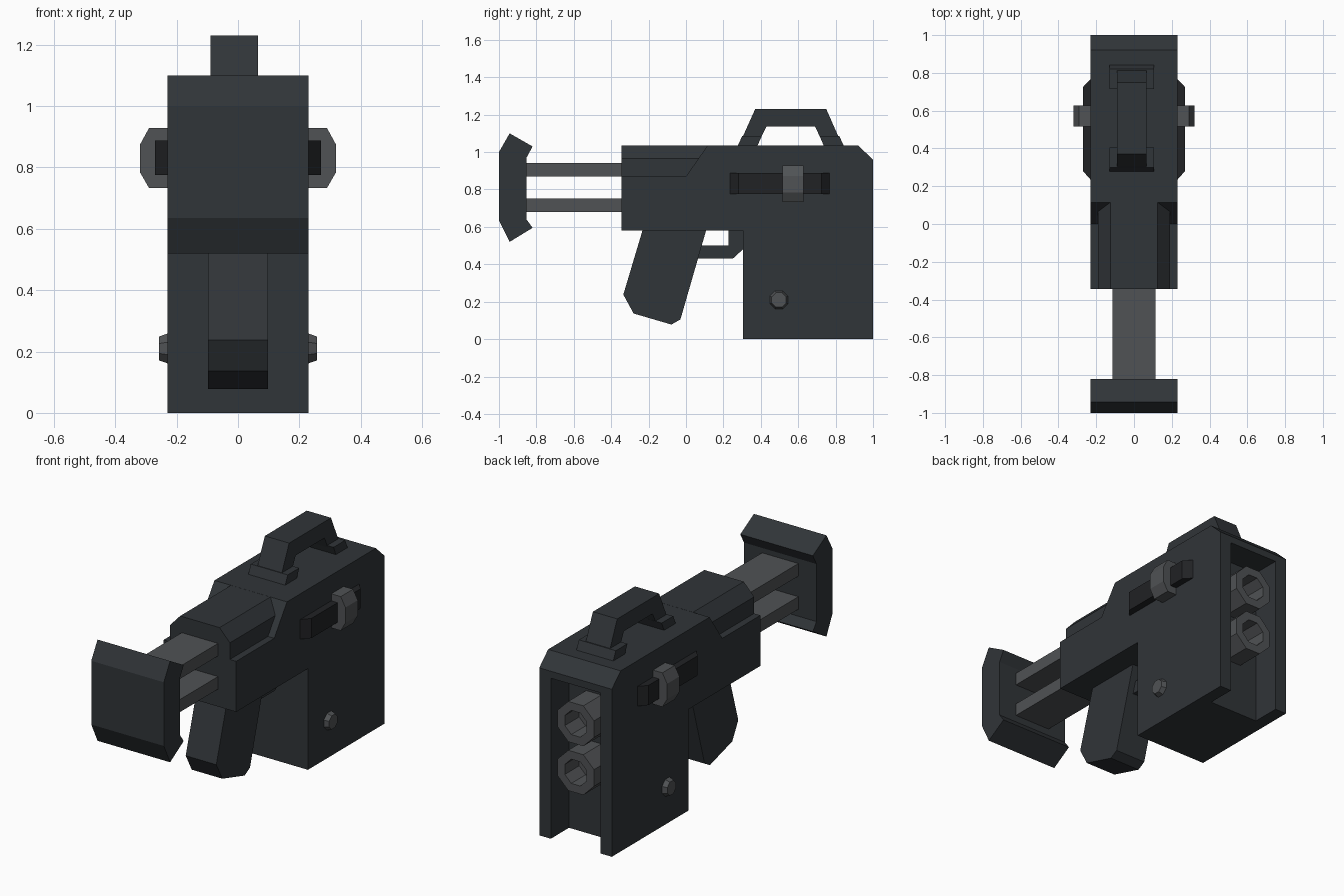
import bpy, bmesh, math
from mathutils import Matrix, Vector

if "Cube" in bpy.data.objects:
    bpy.data.objects.remove(bpy.data.objects["Cube"])


def material(name, r, g, b):
    m = bpy.data.materials.new(name)
    m.diffuse_color = (r, g, b, 1)
    m.use_nodes = True
    m.node_tree.nodes["Principled BSDF"].inputs["Base Color"].default_value = m.diffuse_color
    return m


DARK = material("dark_shell", 0.030, 0.035, 0.040)
BLACK = material("black_parts", 0.015, 0.016, 0.018)
STEEL = material("steel", 0.08, 0.085, 0.09)

# (a, b) profile coordinates plus depth d -> xyz, by extrusion axis
AXES = {
    "x": lambda a, b, d: (d, a, b),
    "y": lambda a, b, d: (a, d, b),
    "z": lambda a, b, d: (a, b, d),
}


def finish(name, bm, mat, mirror=False):
    bmesh.ops.recalc_face_normals(bm, faces=bm.faces)
    me = bpy.data.meshes.new(name)
    bm.to_mesh(me)
    bm.free()
    me.materials.append(mat)
    ob = bpy.data.objects.new(name, me)
    bpy.context.collection.objects.link(ob)
    if mirror:
        ob.modifiers.new("mirror", "MIRROR").use_axis[0] = True
    return ob


def prism_bm(pts, axis, lo, hi):
    bm = bmesh.new()
    f = bm.faces.new([bm.verts.new(AXES[axis](a, b, lo)) for a, b in pts])
    ext = bmesh.ops.extrude_face_region(bm, geom=[f], use_keep_orig=True)
    verts = [v for v in ext["geom"] if isinstance(v, bmesh.types.BMVert)]
    bmesh.ops.translate(bm, verts=verts, vec=Vector(AXES[axis](0, 0, hi - lo)))
    bmesh.ops.recalc_face_normals(bm, faces=bm.faces)
    return bm


def prism(name, pts, axis, lo, hi, mat, mirror=False):
    return finish(name, prism_bm(pts, axis, lo, hi), mat, mirror)


def rect(a0, a1, b0, b1):
    return [(a0, b0), (a1, b0), (a1, b1), (a0, b1)]


W = 0.23

# main body, with an open channel in the muzzle end
body = prism("body", [(-0.345, 0.58), (0.305, 0.58), (0.305, 0), (1, 0), (1, 0.96),
                      (0.92, 1.035), (0.115, 1.035), (0, 0.87), (-0.345, 0.87)],
             "x", -W, W, DARK)
cutter = prism("channel_cutter", rect(0.835, 1.2, -0.2, 0.92), "x", -0.157, 0.157, DARK)
cutter.hide_render = True
cutter.hide_viewport = True
cut = body.modifiers.new("channel", "BOOLEAN")
cut.operation = "DIFFERENCE"
cut.solver = "EXACT"
cut.object = cutter

# chamfered receiver behind the body slope
prism("receiver", [(-0.19, 0.86), (0.19, 0.86), (0.19, 0.965), (0.125, 1.035),
                   (-0.125, 1.035), (-0.19, 0.965)], "y", -0.345, 0.114, DARK)

# stock rods and shoulder pad
for name, z0 in (("lower_stock_rod", 0.68), ("upper_stock_rod", 0.87)):
    prism(name, rect(-0.86, -0.34, z0, z0 + 0.072), "x", -0.115, 0.115, STEEL)
prism("shoulder_pad", [(-0.943, 1.10), (-0.82, 1.03), (-0.853, 0.97), (-0.853, 0.64),
                       (-0.82, 0.595), (-0.943, 0.52), (-1, 0.635), (-1, 1.0)],
      "x", -W, W, DARK)

# grip and trigger guard
prism("grip", [(-0.23, 0.59), (-0.335, 0.238), (-0.28, 0.137), (-0.078, 0.078),
               (-0.03, 0.105), (0.11, 0.59)], "x", -0.097, 0.097, DARK)
prism("trigger_guard", [(0.05, 0.5), (0.228, 0.5), (0.228, 0.585), (0.31, 0.585),
                        (0.31, 0.485), (0.25, 0.43), (0.05, 0.43)],
      "x", -0.06, 0.06, DARK)

# carry handle and its two wider feet
HX = -0.012
prism("carry_handle", [(0.28, 1.03), (0.37, 1.23), (0.75, 1.23), (0.838, 1.03),
                       (0.74, 1.03), (0.69, 1.137), (0.43, 1.137), (0.377, 1.03)],
      "x", HX - 0.077, HX + 0.077, DARK)
prism("rear_handle_foot", [(0.275, 1.03), (0.30, 1.085), (0.405, 1.085), (0.38, 1.03)],
      "x", HX - 0.117, HX + 0.117, DARK)
prism("front_handle_foot", [(0.845, 1.03), (0.82, 1.085), (0.715, 1.085), (0.738, 1.03)],
      "x", HX - 0.117, HX + 0.117, DARK)

# side rails, sliders and knobs, mirrored
prism("side_rail", [(0.22, 0.228), (W, 0.235), (0.27, 0.28), (0.27, 0.725),
                    (W, 0.768), (0.22, 0.768)], "z", 0.775, 0.888, BLACK, True)
prism("slider", [(0.22, 0.733), (0.29, 0.733), (0.32, 0.785), (0.32, 0.873),
                 (0.29, 0.928), (0.22, 0.928)], "y", 0.516, 0.628, STEEL, True)
bm = bmesh.new()
bmesh.ops.create_cone(bm, cap_ends=True, segments=8, radius1=0.056, radius2=0.042, depth=0.036,
                      matrix=Matrix.Translation((0.239, 0.497, 0.21))
                      @ Matrix.Rotation(math.pi / 2, 4, "Y")
                      @ Matrix.Rotation(math.pi / 8, 4, "Z"))
finish("side_knob", bm, STEEL, True)

# two octagonal barrels with bored muzzles
for name, z in (("upper_barrel", 0.70), ("lower_barrel", 0.42)):
    ring = [(0.125 * math.cos((i + 0.5) * math.pi / 4),
             z + 0.125 * math.sin((i + 0.5) * math.pi / 4)) for i in range(8)]
    bm = prism_bm(ring, "y", 0.83, 0.998)
    muzzle = max(bm.faces, key=lambda f: f.calc_center_median().y)
    bmesh.ops.inset_region(bm, faces=[muzzle], thickness=0.05)
    bore = bmesh.ops.extrude_discrete_faces(bm, faces=[muzzle])["faces"][0]
    bmesh.ops.translate(bm, verts=bore.verts, vec=(0, -0.13, 0))
    finish(name, bm, STEEL)
